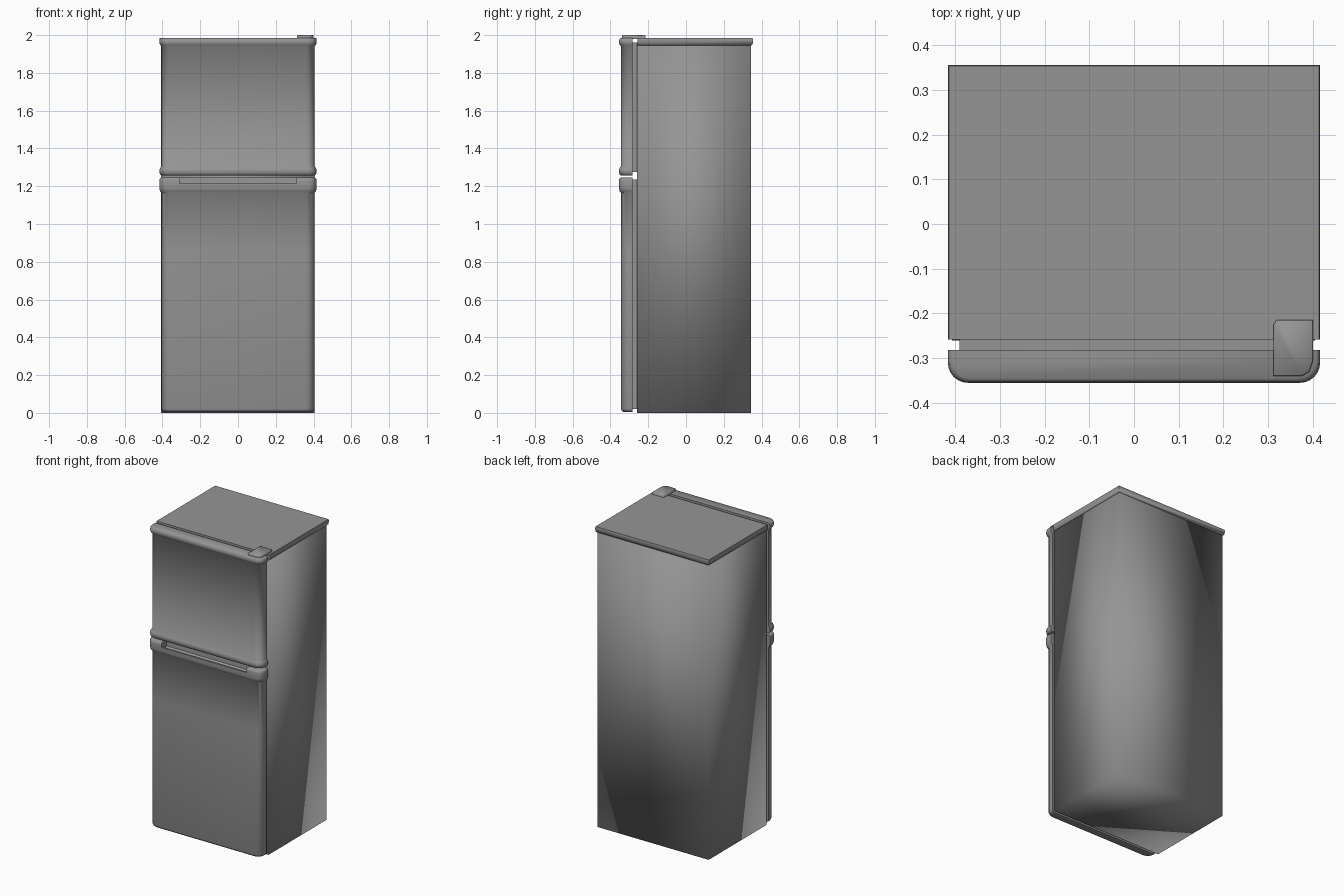
import bpy, bmesh, math
from mathutils import Vector

if "Cube" in bpy.data.objects:
    bpy.data.objects.remove(bpy.data.objects["Cube"], do_unlink=True)

GREY = (0.3, 0.3, 0.3, 1)
grey = bpy.data.materials.new("appliance grey")
grey.use_nodes = True
grey.diffuse_color = GREY
grey.node_tree.nodes["Principled BSDF"].inputs["Base Color"].default_value = GREY


def finish(name, bm, angle=40):
    bmesh.ops.recalc_face_normals(bm, faces=bm.faces)
    mesh = bpy.data.meshes.new(name)
    bm.to_mesh(mesh)
    bm.free()
    ob = bpy.data.objects.new(name, mesh)
    bpy.context.collection.objects.link(ob)
    mesh.materials.append(grey)
    smooth(ob, angle)
    return ob


def smooth(ob, angle):
    bpy.ops.object.select_all(action='DESELECT')
    ob.select_set(True)
    bpy.context.view_layer.objects.active = ob
    bpy.ops.object.shade_smooth_by_angle(angle=math.radians(angle))


def loft(name, rings, angle=40):
    """Skin a stack of equal-length rings of points and cap both ends."""
    bm = bmesh.new()
    loops = [[bm.verts.new(p) for p in ring] for ring in rings]
    n = len(loops[0])
    for a, b in zip(loops, loops[1:]):
        for i in range(n):
            j = (i + 1) % n
            bm.faces.new((a[i], a[j], b[j], b[i]))
    bm.faces.new(loops[0])
    bm.faces.new(loops[-1])
    return finish(name, bm, angle)


def box(name, x, y, z, angle=40):
    rings = [[(x[0], y[0], h), (x[1], y[0], h), (x[1], y[1], h), (x[0], y[1], h)] for h in z]
    return loft(name, rings, angle)


def door_ring(z, out):
    """Plan of a door: flat back, rounded front corners, grown by out."""
    w, front, r = 0.405 + out, -0.344 - out, 0.045
    right = [(w, -0.282)]
    for k in range(7):
        a = k * math.pi / 12
        right.append((w - r + r * math.cos(a), front + r - 0.01 - (r - 0.01) * math.sin(a) + 0.01 * (1 - math.sin(a))))
    return [Vector((x, y, z)) for x, y in right] + [Vector((-x, y, z)) for x, y in reversed(right)]


def door(name, levels):
    return loft(name, [door_ring(z, out) for z, out in levels], 62)


# Cabinet, with soft shading across its corners
box("cabinet", (-0.407, 0.405), (-0.26, 0.345), (0, 1.955), 180)

# Overhanging top panel with a rounded lower edge
rings = []
for z, o in ((1.945, 0), (1.952, 0.008), (1.975, 0.01), (1.985, 0.008)):
    x, back = 0.406 + o, 0.345 + o
    rings.append([(-x, -0.258, z), (x, -0.258, z), (x, back, z), (-x, back, z)])
loft("top_panel", rings, 60)

# Door seals
for name, z in (("upper_seal", (1.275, 1.962)), ("lower_seal", (0.02, 1.235))):
    box(name, (-0.39, 0.39), (-0.284, -0.258), z)

# Doors with raised lips
door("freezer_door", ((1.258, 0.002), (1.264, 0.009), (1.282, 0.011), (1.296, 0.008), (1.306, 0),
                      (1.94, 0), (1.948, 0.008), (1.962, 0.011), (1.978, 0.009), (1.985, 0.002)))
lower = door("fridge_door", ((0.005, -0.012), (0.012, -0.003), (0.022, 0), (0.85, 0), (1.165, 0),
                             (1.174, 0.008), (1.19, 0.011), (1.23, 0.011), (1.24, 0.009), (1.245, 0.002)))

# Scooped hand grip along the top of the lower door
section = ((-0.38, 1.215), (-0.343, 1.215), (-0.333, 1.2), (-0.315, 1.195), (-0.302, 1.205), (-0.298, 1.27), (-0.38, 1.27))
cutter = loft("grip_cutter", [[(x, y, z) for y, z in section] for x in (-0.31, 0.31)])
cutter.hide_render = True
cut = lower.modifiers.new("grip", 'BOOLEAN')
cut.operation = 'DIFFERENCE'
cut.solver = 'EXACT'
cut.object = cutter
bpy.context.view_layer.objects.active = lower
bpy.ops.object.modifier_apply(modifier=cut.name)
bpy.data.objects.remove(cutter, do_unlink=True)
smooth(lower, 50)

# Top hinge cover with one rounded back corner
plan = [(0.312, -0.34), (0.375, -0.34), (0.392, -0.33), (0.4, -0.305), (0.4, -0.215), (0.318, -0.215), (0.312, -0.225)]
loft("hinge_cover", [[(x, y, z) for x, y in plan] for z in (1.98, 1.996)] +
     [[(0.356 + (x - 0.356) * 0.93, -0.278 + (y + 0.278) * 0.95, 2.0) for x, y in plan]], 60)
